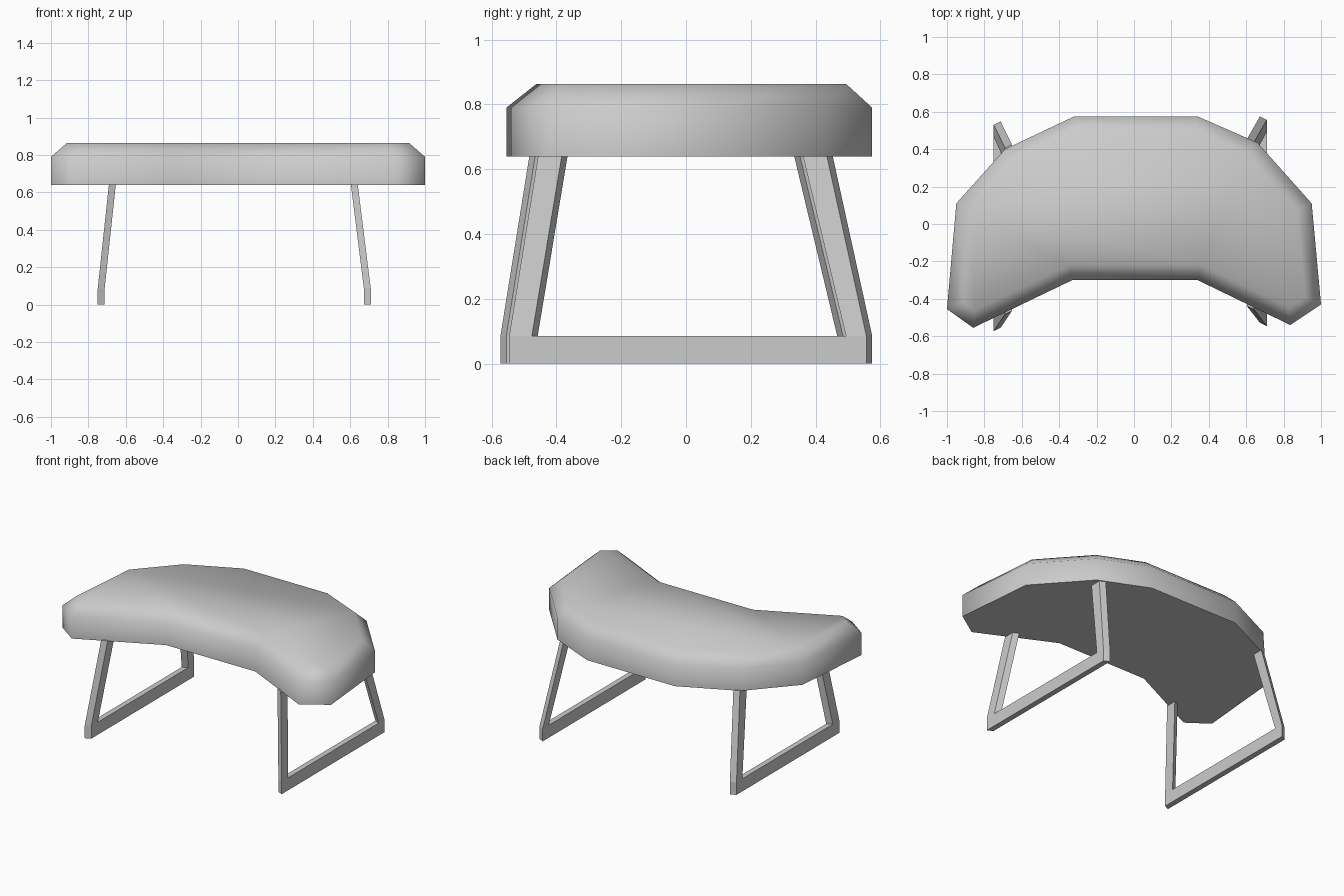
import bpy, bmesh, math

if "Cube" in bpy.data.objects:
    bpy.data.objects.remove(bpy.data.objects["Cube"])

TOP, CHAMFER_Z, BOTTOM = 0.863, 0.79, 0.64


def finish(bm, name):
    bmesh.ops.recalc_face_normals(bm, faces=bm.faces)
    mesh = bpy.data.meshes.new(name)
    bm.to_mesh(mesh)
    bm.free()
    obj = bpy.data.objects.new(name, mesh)
    bpy.context.collection.objects.link(obj)
    return obj


# Curved seat cushion: outline extruded up, then a chamfered top rim
outline = [(-1.0, -0.455), (-0.86, -0.555), (-0.33, -0.30), (0.34, -0.30),
           (0.835, -0.54), (1.0, -0.43), (0.95, 0.11), (0.66, 0.435),
           (0.34, 0.575), (-0.32, 0.575), (-0.69, 0.40), (-0.95, 0.11)]
bm = bmesh.new()
base = bm.faces.new([bm.verts.new((x, y, BOTTOM)) for x, y in outline])
bm.normal_update()
ext = bmesh.ops.extrude_face_region(bm, geom=[base], use_keep_orig=True)
for v in [g for g in ext["geom"] if isinstance(g, bmesh.types.BMVert)]:
    v.co.z = CHAMFER_Z
cap = [g for g in ext["geom"] if isinstance(g, bmesh.types.BMFace)][0]
bmesh.ops.recalc_face_normals(bm, faces=bm.faces)
bmesh.ops.inset_region(bm, faces=[cap], thickness=0.08, use_even_offset=True)
for v in cap.verts:
    v.co.z = TOP
seat = finish(bm, "seat_cushion")
bpy.context.view_layer.objects.active = seat
seat.select_set(True)
bpy.ops.object.shade_smooth_by_angle(angle=math.radians(70))
seat.select_set(False)


# Leg frame: bottom bar and two leaning uprights, bent inwards above the bar
def leg_frame(name, side, x_foot, x_top, shift):
    bar_z, top_z, thick, skew = 0.085, 0.645, 0.037, 0.018
    profile = {
        "f0": (-0.558, 0), "b0": (0.545, 0),
        "f1": (-0.558, bar_z), "f2": (-0.488, bar_z),
        "b2": (0.482, bar_z), "b1": (0.545, bar_z),
        "f3": (-0.468, top_z), "f4": (-0.395, top_z),
        "b4": (0.348, top_z), "b3": (0.422, top_z)}
    panels = [("f0", "b0", "b1", "b2", "f2", "f1"),
              ("f1", "f2", "f4", "f3"), ("b2", "b1", "b3", "b4")]
    bm = bmesh.new()
    verts = {}
    for key, (y, z) in profile.items():
        x = x_top if z == top_z else x_foot
        verts[key] = bm.verts.new((side * x, y + shift, z))
    faces = [bm.faces.new([verts[k] for k in p]) for p in panels]
    ext = bmesh.ops.extrude_face_region(bm, geom=faces, use_keep_orig=True)
    moved = [g for g in ext["geom"] if isinstance(g, bmesh.types.BMVert)]
    bmesh.ops.translate(bm, verts=moved, vec=(-side * thick, skew, 0))
    return finish(bm, name)


leg_frame("left_leg_frame", -1, 0.75, 0.69, -0.015)
leg_frame("right_leg_frame", 1, 0.71, 0.64, 0.012)
